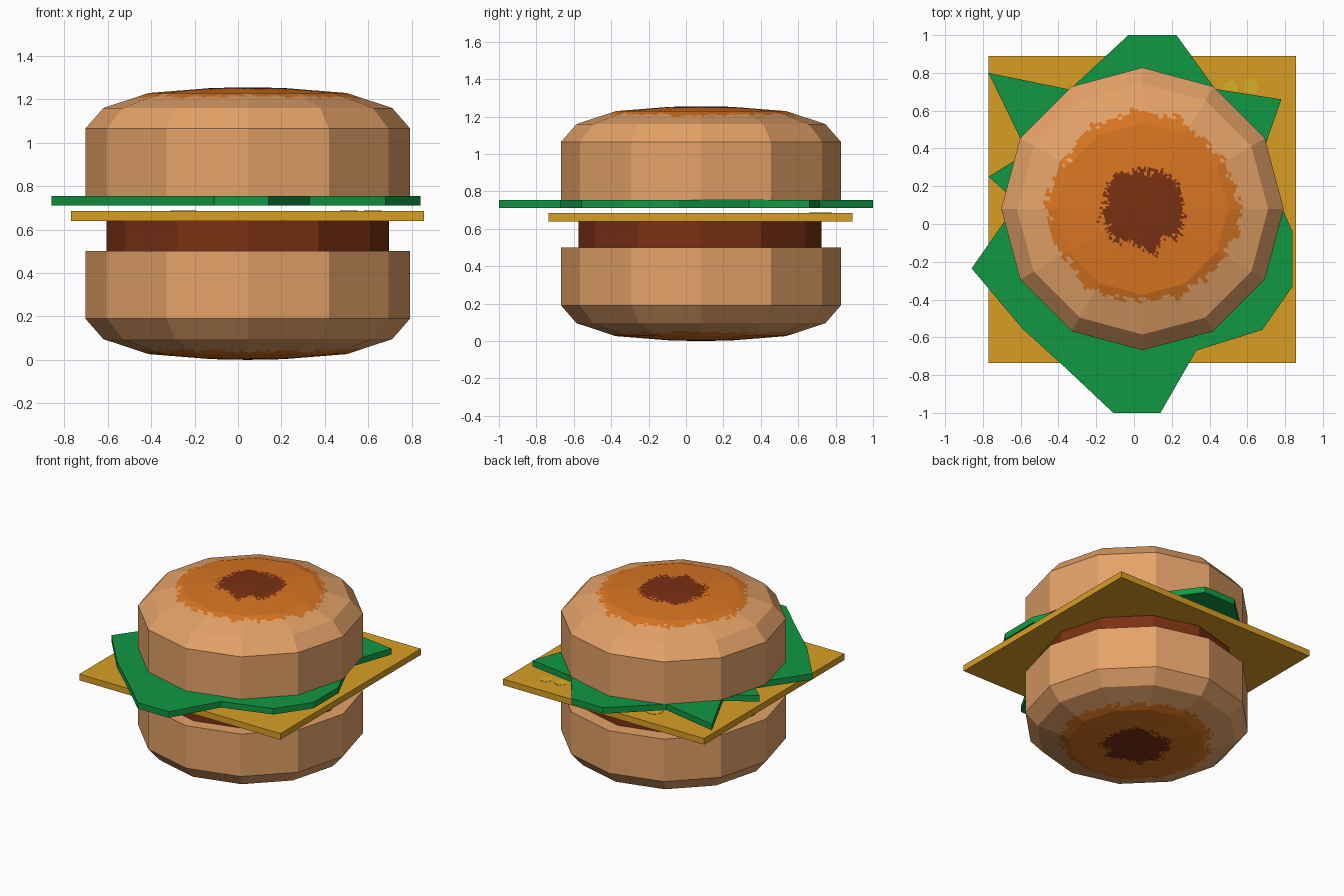
import bpy, bmesh, math, random
from mathutils import Vector, noise

if "Cube" in bpy.data.objects:
    bpy.data.objects.remove(bpy.data.objects["Cube"])

random.seed(4)
CX, CY = 0.045, 0.08   # centre of the round parts


def material(name, rgb):
    lin = [(c / 255 / 12.92) if c < 11 else ((c / 255 + 0.055) / 1.055) ** 2.4 for c in rgb]
    m = bpy.data.materials.new(name)
    m.diffuse_color = (*lin, 1)
    m.use_nodes = True
    m.node_tree.nodes["Principled BSDF"].inputs["Base Color"].default_value = m.diffuse_color
    return m


BUN = material("bun tan", (228, 162, 104))
TOAST = material("toasted orange", (217, 117, 34))
BROWN = material("dark brown", (122, 48, 18))
CHEESE = material("cheese gold", (217, 158, 36))
SPOT = material("cheese yellow", (215, 176, 38))
LEAF = material("lettuce green", (17, 152, 67))


def finish(name, bm, mats):
    bmesh.ops.recalc_face_normals(bm, faces=bm.faces[:])
    me = bpy.data.meshes.new(name)
    bm.to_mesh(me)
    bm.free()
    for m in mats:
        me.materials.append(m)
    ob = bpy.data.objects.new(name, me)
    bpy.context.collection.objects.link(ob)
    return ob


def slab(name, outline, z0, z1, mat):
    bm = bmesh.new()
    face = bm.faces.new([bm.verts.new((x, y, z0)) for x, y in outline])
    top = bmesh.ops.extrude_face_region(bm, geom=[face])["geom"]
    for v in top:
        if isinstance(v, bmesh.types.BMVert):
            v.co.z = z1
    # extruding can drop the lower face, so close any open border
    bmesh.ops.holes_fill(bm, edges=[e for e in bm.edges if e.is_boundary], sides=0)
    return finish(name, bm, [mat])


def circle(cx, cy, r, n=12):
    return [(cx + r * math.cos(2 * math.pi * i / n), cy + r * math.sin(2 * math.pi * i / n))
            for i in range(n)]


def bun(name, flip):
    # twelve-sided dome, its cap finely cut so the toasting has a ragged rim
    profile = [(0.748, 0.755), (0.748, 1.065), (0.665, 1.16), (0.455, 1.229), (0.165, 1.252), (0.01, 1.255)]
    fine = [profile[0]]
    for (r0, z0), (r1, z1) in zip(profile, profile[1:]):
        n = max(1, round((r0 - r1) / 0.016))
        fine += [(r0 + (r1 - r0) * k / n, z0 + (z1 - z0) * k / n) for k in range(1, n + 1)]
    corners = [Vector(c) for c in circle(0, 0, 1)]
    sub = 12
    unit = [corners[i].lerp(corners[(i + 1) % 12], t / sub) for i in range(12) for t in range(sub)]
    bm = bmesh.new()
    rings = [[bm.verts.new((CX + u.x * r, CY + u.y * r, 1.255 - z if flip else z)) for u in unit]
             for r, z in fine]
    count = len(unit)
    for a, b in zip(rings, rings[1:]):
        for i in range(count):
            j = (i + 1) % count
            bm.faces.new((a[i], a[j], b[j], b[i]))
    bm.faces.new(rings[0])
    bm.faces.new(rings[-1])
    # toast colours by distance from the middle
    for f in bm.faces:
        c = f.calc_center_median()
        z = 1.255 - c.z if flip else c.z
        if z < 1.1:
            continue
        d = Vector((c.x - CX, c.y - CY, 0))
        r = d.length + 0.05 * noise.noise(d * 9) + random.uniform(-0.025, 0.025)
        f.material_index = 2 if r < 0.215 else 1 if r < 0.50 else 0
    return finish(name, bm, [BUN, TOAST, BROWN])


bun("bottom_bun", True)
bun("top_bun", False)

# patty
slab("patty", circle(CX, CY - 0.005, 0.65), 0.5, 0.64, BROWN)

# cheese slice with a few paler spots
slab("cheese", [(-0.77, -0.735), (0.857, -0.735), (0.857, 0.89), (-0.77, 0.89)], 0.64, 0.685, CHEESE)
for i, (x, y, r) in enumerate([(0.51, 0.72, 0.04), (0.62, 0.73, 0.04), (-0.25, 0.72, 0.06)]):
    slab(f"cheese_spot_{i + 1}", circle(x, y, r), 0.684, 0.687, SPOT)

# ragged lettuce leaf
slab("lettuce", [(-0.03, 1.0), (-0.34, 0.712), (-0.77, 0.80), (-0.565, 0.377), (-0.77, 0.25),
                 (-0.616, 0.113), (-0.86, -0.235), (-0.59, -0.555), (-0.37, -0.755), (-0.11, -1.0),
                 (0.14, -1.0), (0.33, -0.67), (0.68, -0.56), (0.84, -0.33), (0.84, -0.04),
                 (0.668, 0.338), (0.78, 0.66), (0.43, 0.715), (0.225, 1.0)], 0.71, 0.754, LEAF)
